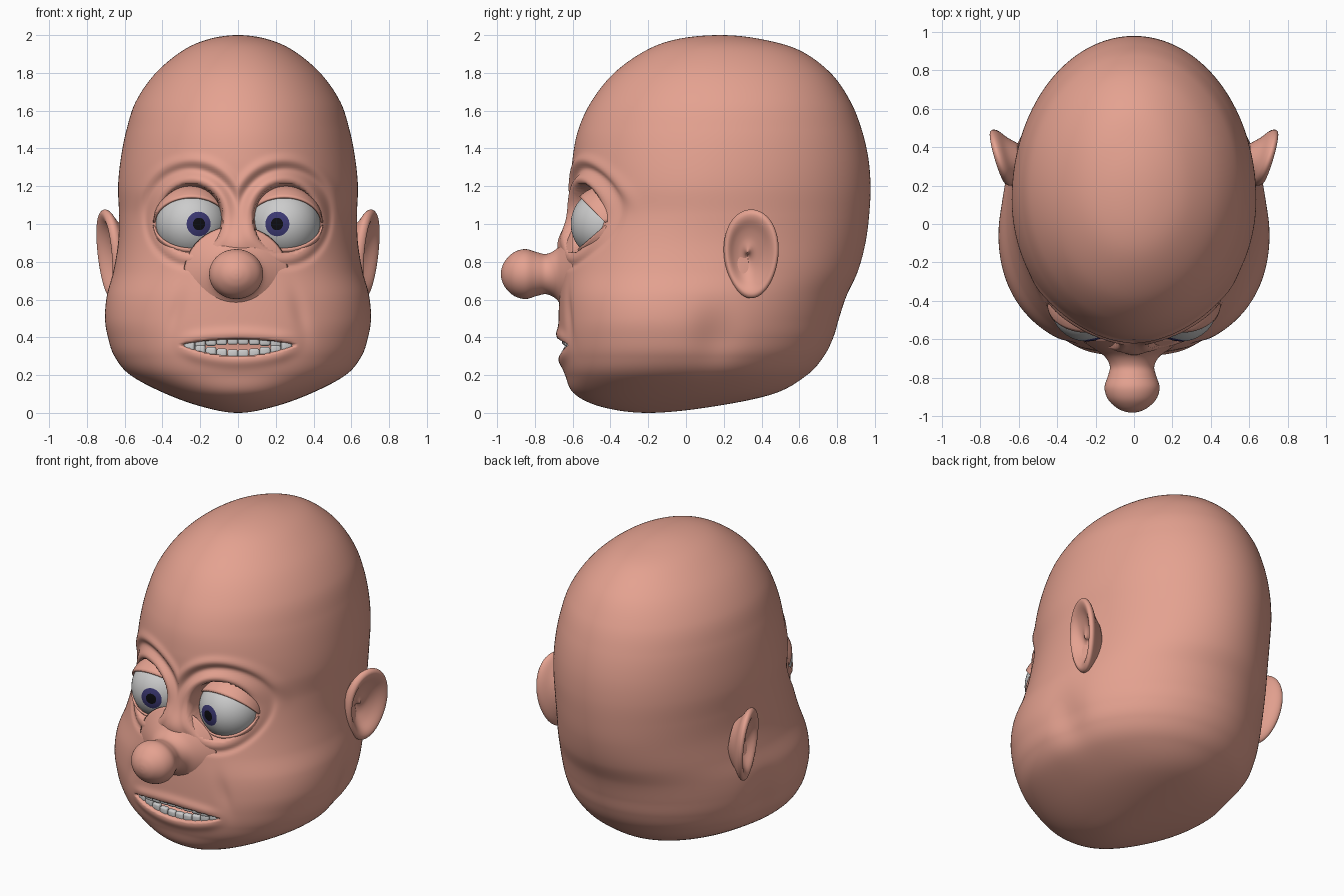
import bpy, bmesh
from math import sin, cos, pi, exp, radians, sqrt, atan2
from mathutils import Vector, Matrix

if "Cube" in bpy.data.objects:
    bpy.data.objects.remove(bpy.data.objects["Cube"])


def material(name, r, g, b):
    m = bpy.data.materials.new(name)
    m.diffuse_color = (r, g, b, 1)
    m.use_nodes = True
    m.node_tree.nodes["Principled BSDF"].inputs["Base Color"].default_value = m.diffuse_color
    return m


SKIN = material("skin", 0.78, 0.36, 0.28)
WHITE = material("white", 0.75, 0.75, 0.75)
IRIS = material("iris", 0.045, 0.04, 0.17)
PUPIL = material("pupil", 0.004, 0.004, 0.006)


def finish(name, bm, *mats):
    bmesh.ops.recalc_face_normals(bm, faces=bm.faces)
    me = bpy.data.meshes.new(name)
    bm.to_mesh(me)
    bm.free()
    for p in me.polygons:
        p.use_smooth = True
    for m in mats:
        me.materials.append(m)
    ob = bpy.data.objects.new(name, me)
    bpy.context.collection.objects.link(ob)
    return ob


def loft(name, rings, mat, closed=True):
    """Skin a list of equal-length point rings; closed rings get end caps."""
    bm = bmesh.new()
    vs = [[bm.verts.new(p) for p in r] for r in rings]
    n = len(vs[0])
    for a, b in zip(vs, vs[1:]):
        for i in range(n if closed else n - 1):
            j = (i + 1) % n
            bm.faces.new((a[i], a[j], b[j], b[i]))
    if closed:
        bm.faces.new(vs[0])
        bm.faces.new(vs[-1])
    return finish(name, bm, mat)


def spline(rows, steps, first=None, last=None):
    """Catmull-Rom interpolation of rows of numbers."""
    p = [first or rows[0]] + list(rows) + [last or rows[-1]]
    out = []
    for i in range(1, len(p) - 2):
        for k in range(steps):
            t = k / steps
            out.append([0.5 * (2 * b + (c - a) * t + (2 * a - 5 * b + 4 * c - d) * t * t
                               + (3 * b - a - 3 * c + d) * t ** 3)
                        for a, b, c, d in zip(p[i - 1], p[i], p[i + 1], p[i + 2])])
    return out + [list(rows[-1])]


def bump(v, mid, width):
    return exp(-((v - mid) / width) ** 2)


def smooth(a, b, v):
    t = min(1, max(0, (v - a) / (b - a)))
    return t * t * (3 - 2 * t)


# Head cross-sections: z, front y, back y, half width, y of widest point, front squareness
HEAD = [
    (0.00, -0.20, -0.20, 0.00, -0.20, 2.0), (0.03, -0.44, 0.12, 0.18, -0.18, 2.1),
    (0.10, -0.59, 0.46, 0.38, -0.10, 2.2), (0.20, -0.64, 0.64, 0.57, -0.05, 2.3),
    (0.30, -0.665, 0.73, 0.655, -0.03, 2.3), (0.40, -0.675, 0.78, 0.69, -0.03, 2.3),
    (0.50, -0.675, 0.81, 0.705, -0.03, 2.3), (0.62, -0.67, 0.85, 0.695, 0.00, 2.3),
    (0.75, -0.66, 0.91, 0.66, 0.05, 2.2), (0.90, -0.645, 0.95, 0.635, 0.09, 2.1),
    (1.05, -0.625, 0.97, 0.63, 0.12, 2.0), (1.20, -0.61, 0.977, 0.635, 0.13, 2.0),
    (1.35, -0.60, 0.965, 0.62, 0.15, 2.0), (1.50, -0.57, 0.93, 0.59, 0.17, 2.0),
    (1.65, -0.50, 0.87, 0.54, 0.18, 2.0), (1.80, -0.38, 0.765, 0.435, 0.18, 2.0),
    (1.92, -0.21, 0.60, 0.29, 0.18, 2.0), (1.98, -0.04, 0.39, 0.15, 0.18, 2.0),
    (2.00, 0.18, 0.18, 0.00, 0.18, 2.0)]


def over_pole(r):
    return (r[0], r[2], r[1], -r[3], r[4], r[5])


sections = spline(HEAD, 12, over_pole(HEAD[1]), over_pole(HEAD[-2]))[1:-1]


def front_y(x, z):
    _, yf, _, w, yw, n = min(sections, key=lambda s: abs(s[0] - z))
    return yw - (yw - yf) * (1 - abs(x / w) ** n) ** (1 / n)


def lips(x):
    q = (x / 0.3) ** 2
    return 0.388 - 0.028 * q, 0.303 + 0.057 * q


def face_relief(x, z):
    """Outward offset of the face: sockets, brows, bags, mouth slot and lips."""
    ax = abs(x)
    r = sqrt(((ax - 0.248) / 0.168) ** 2 + ((z - 1.03) / 0.178) ** 2)
    d = -0.22 * (1 - smooth(0.86, 1.03, r))
    up = smooth(1.0, 1.2, z)
    d += 0.016 * bump(r, 1.17, 0.12) * (0.4 + 0.6 * up)
    d += up * (0.012 * bump(r, 1.75, 0.14) - 0.018 * bump(r, 1.46, 0.13))
    d += (1 - up) * smooth(0.1, 0.2, ax) * (-0.012 * bump(r, 1.42, 0.1))
    d += 0.035 * bump(x, 0, 0.1) * bump(z, 0.9, 0.09)
    d -= 0.012 * bump(ax, 0.36 - 0.25 * (z - 0.4), 0.04) * bump(z, 0.52, 0.12)
    top, low = lips(x)
    d -= 0.11 * smooth(-0.006, 0.012, min(top - z, z - low))
    mid = 1 - smooth(0.22, 0.36, ax)
    d += mid * (0.014 * bump(z, low - 0.03, 0.035) + 0.012 * bump(z, top + 0.03, 0.03))
    return d


def head_point(s, u):
    z, yf, yb, w, yw, n = s
    t = u - 0.4 * sin(u)
    c, k = cos(t), sin(t)
    if c < 0:
        x, y = w * k, yw - (yb - yw) * c
    else:
        x = w * abs(k) ** (2 / n) * (1 if k > 0 else -1)
        y = yw - (yw - yf) * c ** (2 / n)
    if y < -0.15 and abs(x) < 0.62 and 0.15 < z < 1.6:
        y -= face_relief(x, z) * smooth(-0.15, -0.3, y)
    # crease behind the jaw, under the ear
    x *= 1 - 0.05 * bump(y, 0.16, 0.12) * bump(z, 0.38, 0.17)
    return x, y, z


COLS = 288
loft("head", [[head_point(s, 2 * pi * i / COLS) for i in range(COLS)] for s in sections], SKIN)

# Nose: bulb on a flared stem, turned about the y axis
nose = spline([(-0.60, 0.27), (-0.65, 0.19), (-0.69, 0.137), (-0.74, 0.112), (-0.79, 0.122),
               (-0.85, 0.139), (-0.91, 0.122), (-0.955, 0.078), (-0.975, 0.036), (-0.98, 0.004)], 5)
loft("nose", [[(-0.01 + r * 1.03 * cos(2 * pi * i / 48), y, 0.735 + 0.95 * r * sin(2 * pi * i / 48))
               for i in range(48)] for y, r in nose], SKIN)

# Ear: bowl, rolled rim and back shell as (radius, outward offset)
EAR = spline([(0.02, -0.045), (0.3, -0.042), (0.55, -0.02), (0.78, 0.012), (0.92, 0.018),
              (1.0, 0.0), (0.95, -0.025), (0.75, -0.06), (0.55, -0.11)], 4)


def ear_point(r, dx, a, side):
    y = 0.345 + r * 0.145 * cos(a) * (1 + 0.1 * sin(a)) - 0.02 * (1 - r)
    z = 0.842 + r * 0.235 * sin(a)
    x = 0.645 + 0.29 * (y - 0.2) + 0.02 * sin(a) + dx
    return side * x, y, z


EYE_R = 0.19
for side, tag in ((1, "left"), (-1, "right")):
    loft(tag + "_ear", [[ear_point(r, dx, 2 * pi * i / 48, side) for i in range(48)]
                        for r, dx in EAR], SKIN)

    # Eyeball with its pole along the gaze, iris and pupil as caps
    centre = Vector((side * 0.245, -0.42, 1.0))
    gaze = Vector((-side * 0.21, -1, 0)).normalized()
    bm = bmesh.new()
    bmesh.ops.create_uvsphere(bm, u_segments=48, v_segments=36, radius=EYE_R)
    turn = Vector((0, 0, 1)).rotation_difference(gaze).to_matrix().to_4x4()
    bmesh.ops.transform(bm, matrix=Matrix.Translation(centre) @ turn, verts=bm.verts)
    for f in bm.faces:
        a = (f.calc_center_median() - centre).angle(gaze)
        f.material_index = 2 if a < radians(10) else 1 if a < radians(20) else 0
    finish(tag + "_eye", bm, WHITE, IRIS, PUPIL)

    # Lids: sphere strips hinged at the eye corners
    for lid, e0, e1 in (("upper", 45, 125), ("lower", -41, -125)):
        rows = []
        for k in range(17):
            e = radians(e0 + (e1 - e0) * k / 16)
            rows.append([centre + (EYE_R + 0.009) * Vector((cos(a), -sin(a) * cos(e), sin(a) * sin(e)))
                         for a in (pi * (0.5 + i) / 33 for i in range(33))])
        ob = loft(f"{tag}_{lid}_lid", rows, SKIN, closed=False)
        mod = ob.modifiers.new("thickness", 'SOLIDIFY')
        mod.thickness = 0.012
        mod.offset = 0

# Teeth: bevelled blocks following the mouth curve
for name, count, upper in (("upper_teeth", 10, True), ("lower_teeth", 10, False)):
    bm = bmesh.new()
    for i in range(count):
        x = (i - (count - 1) / 2) * 0.057
        top, low = lips(x)
        z = top - 0.002 if upper else low + 0.008
        y = front_y(x, z) + (0.035 if upper else 0.03)
        slope = atan2(front_y(x + 0.02, z) - front_y(x - 0.02, z), 0.04)
        m = (Matrix.Translation((x, y, z)) @ Matrix.Rotation(slope, 4, 'Z')
             @ Matrix.Diagonal((0.056, 0.035, 0.05, 1)))
        bmesh.ops.create_cube(bm, size=1, matrix=m)
    bmesh.ops.bevel(bm, geom=bm.edges[:], offset=0.012, segments=3, profile=0.5, affect='EDGES')
    finish(name, bm, WHITE)
